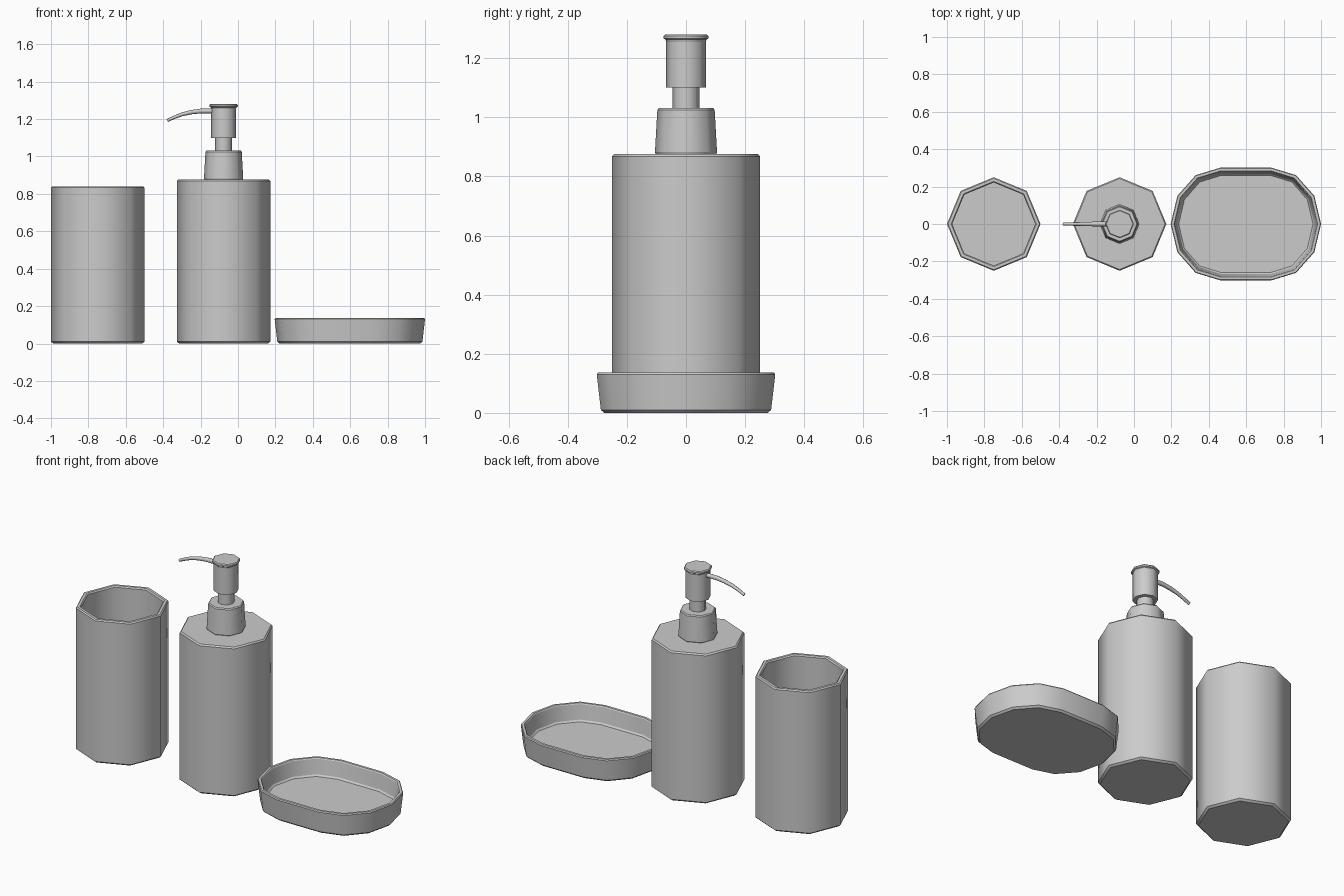
import bpy, bmesh
from math import sin, cos, pi, radians
from mathutils import Vector

if "Cube" in bpy.data.objects:
    bpy.data.objects.remove(bpy.data.objects["Cube"])


def loft(name, rings, crease=True):
    """Skin a list of equal-length point rings and cap both ends."""
    bm = bmesh.new()
    loops = [[bm.verts.new(p) for p in ring] for ring in rings]
    n = len(loops[0])
    for a, b in zip(loops, loops[1:]):
        for i in range(n):
            j = (i + 1) % n
            bm.faces.new((a[i], a[j], b[j], b[i])).smooth = True
    bm.faces.new(loops[0][::-1])
    bm.faces.new(loops[-1])
    bmesh.ops.recalc_face_normals(bm, faces=bm.faces)
    # Rims stay crisp while the walls shade smoothly around
    for k, loop in enumerate(loops):
        if crease or k in (0, len(loops) - 1):
            for i in range(n):
                bm.edges.get((loop[i], loop[(i + 1) % n])).smooth = False
    me = bpy.data.meshes.new(name)
    bm.to_mesh(me)
    bm.free()
    ob = bpy.data.objects.new(name, me)
    bpy.context.collection.objects.link(ob)
    return ob


def octagon_part(name, cx, profile):
    """Eight-sided turned part from (radius, height) pairs."""
    return loft(name, [[(cx + r * cos(i * pi / 4), r * sin(i * pi / 4), z)
                        for i in range(8)] for r, z in profile])


def oval(inset, z):
    """Fourteen-sided stretched oval for the dish."""
    pts = []
    for side in (1, -1):
        for k in range(7):
            a = radians(-90 + 30 * k)
            pts.append((0.598 + side * (0.134 + (0.268 - inset) * cos(a)),
                        side * (0.302 - inset) * sin(a), z))
    return pts


# Tumbler, hollow with a thin wall
octagon_part("tumbler", -0.75, [
    (0.238, 0), (0.25, 0.01), (0.25, 0.833), (0.244, 0.84),
    (0.228, 0.84), (0.222, 0.833), (0.222, 0.03)])

# Dispenser bottle
BX = -0.077
octagon_part("bottle", BX, [
    (0.238, 0), (0.25, 0.01), (0.25, 0.868), (0.243, 0.876)])

# Pump: collar, stem, head and cap
octagon_part("pump_collar", BX, [
    (0.10, 0.87), (0.105, 0.882), (0.097, 1.025), (0.092, 1.031)])
octagon_part("pump_stem", BX, [(0.045, 1.02), (0.045, 1.11)])
octagon_part("pump_head", BX, [
    (0.067, 1.10), (0.067, 1.255), (0.07, 1.265)])
octagon_part("pump_cap", BX, [
    (0.068, 1.262), (0.076, 1.267), (0.076, 1.275), (0.071, 1.28)])

# Spout, tapering and curving down
path = [(-0.12, 1.243, .0125), (-0.20, 1.243, .0125), (-0.25, 1.237, .0115),
        (-0.30, 1.225, .010), (-0.34, 1.210, .009), (-0.378, 1.192, .008)]
rings = []
for i, (x, z, r) in enumerate(path):
    p, q = path[max(i - 1, 0)], path[min(i + 1, len(path) - 1)]
    t = Vector((q[0] - p[0], 0, q[1] - p[1])).normalized()
    up = Vector((-t.z, 0, t.x))
    rings.append([Vector((x, 0, z)) + up * r * cos(k * pi / 4)
                  + Vector((0, r * sin(k * pi / 4), 0)) for k in range(8)])
loft("pump_spout", rings, crease=False)

# Soap dish with flared wall and sunken floor
loft("soap_dish", [oval(0.025, 0), oval(0.014, 0.01), oval(0, 0.13),
                   oval(0.004, 0.136), oval(0.018, 0.136),
                   oval(0.022, 0.13), oval(0.035, 0.045), oval(0.043, 0.036)])
